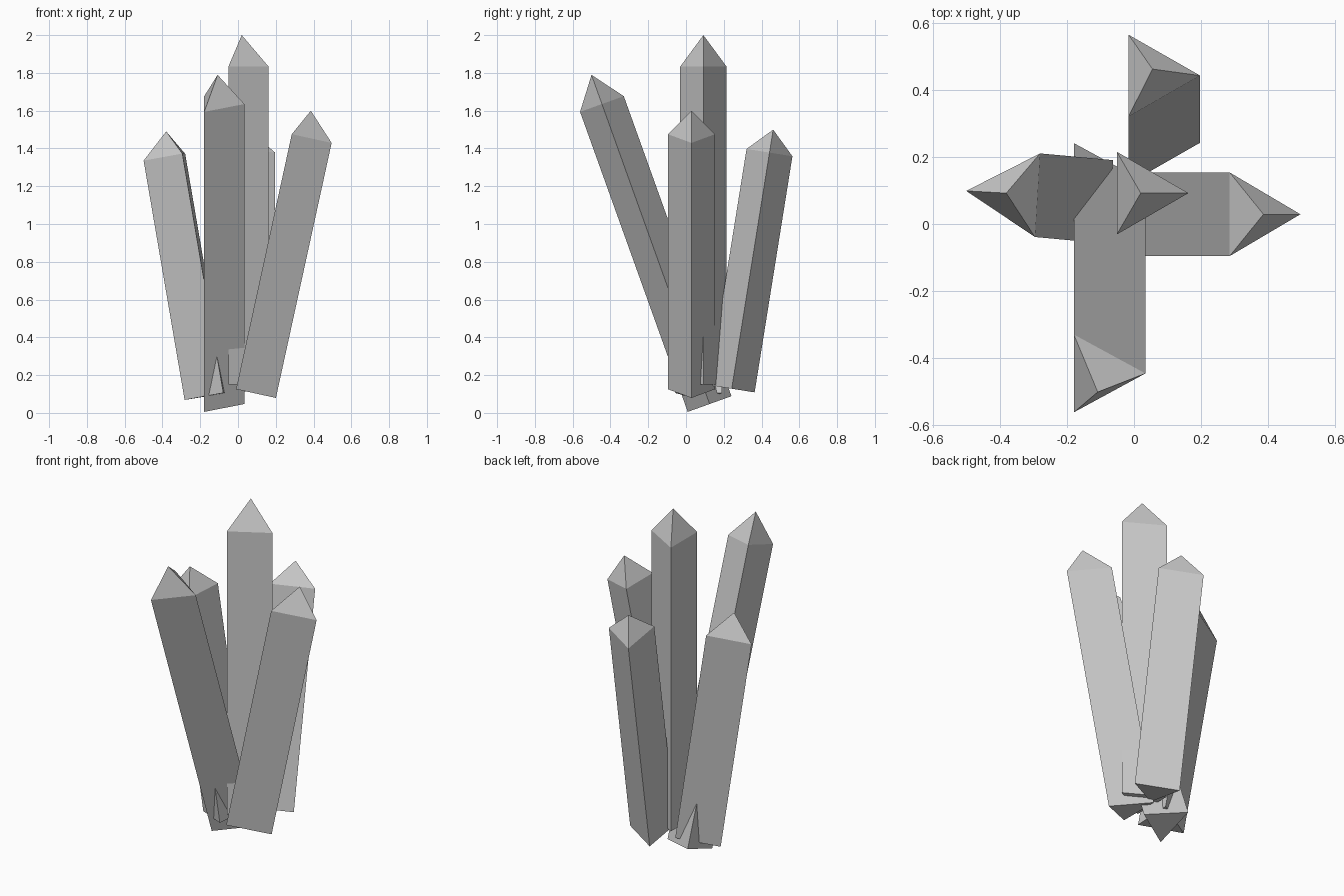
import bpy
import bmesh
from math import cos, sin, radians
from mathutils import Vector

if "Cube" in bpy.data.objects:
    bpy.data.objects.remove(bpy.data.objects["Cube"])


def crystal(name, base, top, tip, radius=0.142, spin=0):
    """Three-sided prism from base to top, finished with a pointed tip."""
    base, top = Vector(base), Vector(top)
    axis = (top - base).normalized()
    turn = Vector((0, 0, 1)).rotation_difference(axis)
    ring = [turn @ Vector((radius * cos(radians(spin + a)), radius * sin(radians(spin + a)), 0))
            for a in (0, 120, 240)]
    bm = bmesh.new()
    low = [bm.verts.new(base + p) for p in ring]
    high = [bm.verts.new(top + p) for p in ring]
    apex = bm.verts.new(top + axis * tip)
    bm.faces.new(low[::-1])
    for i in range(3):
        j = (i + 1) % 3
        bm.faces.new((low[i], low[j], high[j], high[i]))
        bm.faces.new((high[i], high[j], apex))
    mesh = bpy.data.meshes.new(name)
    bm.to_mesh(mesh)
    bm.free()
    obj = bpy.data.objects.new(name, mesh)
    bpy.context.collection.objects.link(obj)


# Tall upright crystal
crystal("center_crystal", (0.02, 0.092, 0.15), (0.02, 0.092, 1.833), 0.167)
# Crystals leaning outwards on four sides
crystal("right_crystal", (0.06, 0.029, 0.11), (0.355, 0.029, 1.46), 0.143, 0.144)
crystal("left_crystal", (-0.141, 0.07, 0.093), (-0.358, 0.09, 1.36), 0.132, 0.144, 176.5)
crystal("front_crystal", (-0.108, 0.125, 0.047), (-0.108, -0.445, 1.635), 0.164)
crystal("back_crystal", (0.055, 0.242, 0.128), (0.055, 0.442, 1.378), 0.123)
